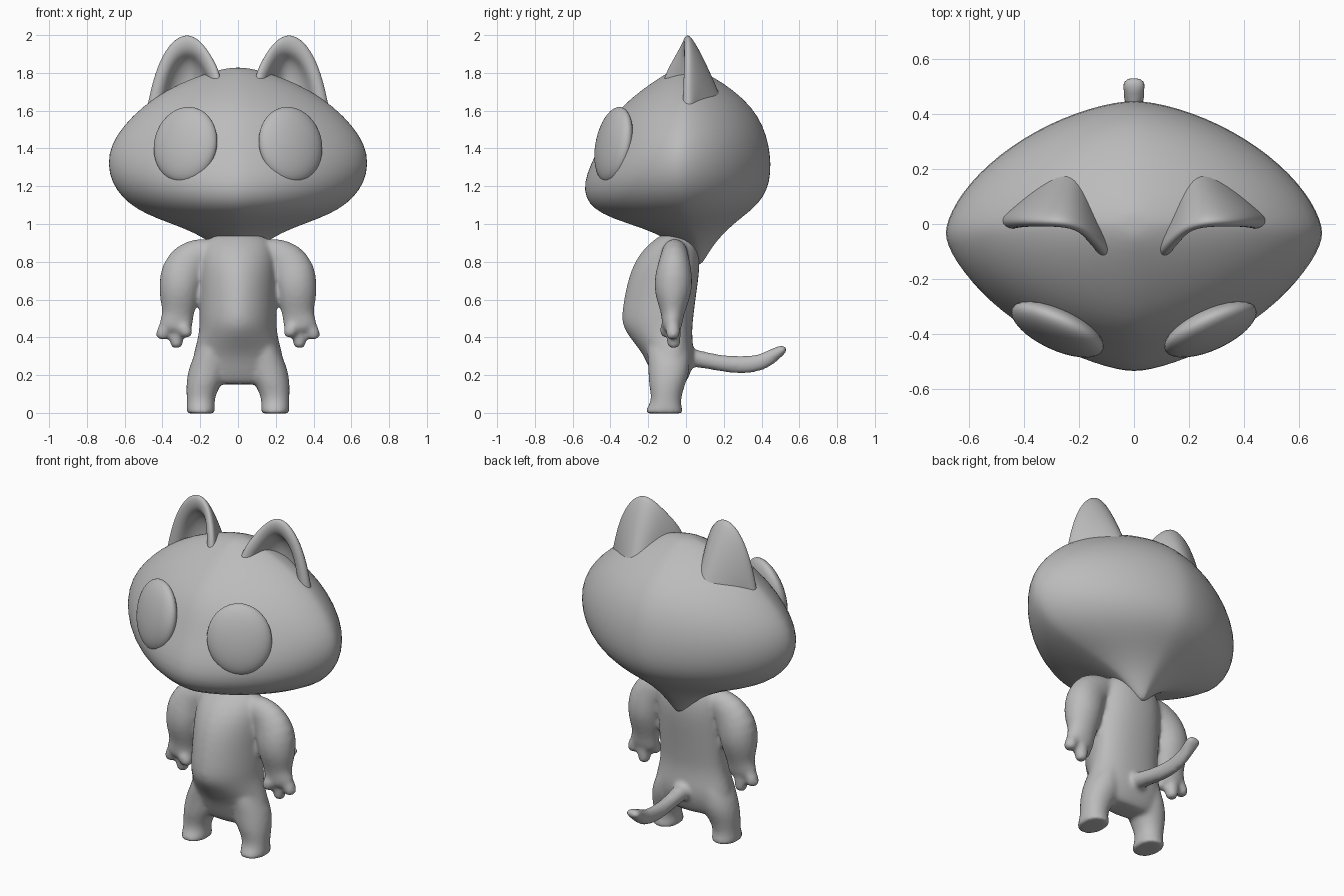
import bpy, bmesh, math
from mathutils import Vector, Matrix

grey = bpy.data.materials.new("plain_grey")
grey.diffuse_color = (0.5, 0.5, 0.5, 1)


def finish(name, bm, subdiv=1):
    bmesh.ops.recalc_face_normals(bm, faces=bm.faces)
    for f in bm.faces:
        f.smooth = True
    me = bpy.data.meshes.new(name)
    bm.to_mesh(me)
    bm.free()
    me.materials.append(grey)
    ob = bpy.data.objects.new(name, me)
    bpy.context.collection.objects.link(ob)
    if subdiv:
        m = ob.modifiers.new("subdivision", 'SUBSURF')
        m.levels = m.render_levels = subdiv
    return ob


def bridge(bm, rings):
    """Skin closed rings of points and cap both ends."""
    vs = [[bm.verts.new(p) for p in r] for r in rings]
    n = len(vs[0])
    for a, b in zip(vs, vs[1:]):
        for i in range(n):
            j = (i + 1) % n
            bm.faces.new((a[i], a[j], b[j], b[i]))
    bm.faces.new(vs[0])
    bm.faces.new(vs[-1])


def spow(v, e):
    return math.copysign(abs(v) ** e, v)


def stack(bm, sections, p_front=2, p_back=2, n=32):
    """Horizontal sections: z, centre x, half width, front y, widest y, back y."""
    rings = []
    for z, cx, rx, yf, ym, yb in sections:
        ring = []
        for i in range(n):
            t = 2 * math.pi * i / n
            s, c = math.sin(t), math.cos(t)
            e = 2 / (p_back if s > 0 else p_front)
            ry = yb - ym if s > 0 else ym - yf
            ring.append((cx + rx * spow(c, e), ym + ry * spow(s, e), z))
        rings.append(ring)
    bridge(bm, rings)


def tube(bm, path, side, n=16):
    """Elliptical tube: (x, y, z, radius along side, other radius)."""
    pts = [Vector(p[:3]) for p in path]
    rings = []
    for k, p in enumerate(path):
        d = (pts[min(k + 1, len(pts) - 1)] - pts[max(k - 1, 0)]).normalized()
        u = (side - d * side.dot(d)).normalized()
        w = d.cross(u)
        rings.append([pts[k] + u * p[3] * math.cos(2 * math.pi * i / n)
                      + w * p[4] * math.sin(2 * math.pi * i / n) for i in range(n)])
    bridge(bm, rings)


X, Y = Vector((1, 0, 0)), Vector((0, 1, 0))

# Head: wide, lens-shaped, tapering to a point at the nape
bm = bmesh.new()
stack(bm, [
    (1.828, 0, .03, -.03, 0, .03), (1.815, 0, .11, -.07, 0, .07),
    (1.775, 0, .235, -.14, 0, .15), (1.71, 0, .38, -.235, -.005, .25),
    (1.62, 0, .51, -.345, -.01, .35), (1.52, 0, .61, -.415, -.02, .41),
    (1.42, 0, .675, -.455, -.03, .44), (1.32, 0, .694, -.505, -.035, .452),
    (1.22, 0, .672, -.542, -.035, .445), (1.14, 0, .615, -.535, -.03, .41),
    (1.08, 0, .54, -.49, -.02, .355), (1.03, 0, .435, -.395, 0, .29),
    (.98, 0, .29, -.235, .02, .23), (.92, 0, .165, -.09, .05, .17),
    (.85, 0, .08, -.01, .06, .12), (.785, 0, .015, .06, .07, .083)],
    1.57, 1.62, 40)
finish("head", bm)

# Eyes: flattened discs set into the face
for s, name in ((-1, "eye_left"), (1, "eye_right")):
    bm = bmesh.new()
    bmesh.ops.create_uvsphere(bm, u_segments=32, v_segments=20, radius=1)
    bm.transform(Matrix.Translation((s * .278, -.383, 1.42))
                 @ Matrix.Rotation(s * math.radians(25), 4, 'Z')
                 @ Matrix.Rotation(math.radians(-11), 4, 'X')
                 @ Matrix.Rotation(s * math.radians(-3), 4, 'Y')
                 @ Matrix.Diagonal((.182, .066, .203, 1)))
    finish(name, bm, 0)

# Ears: curved shells, hollow at the front; rim points paired with base points
rim = [(.485, .0, 1.60), (.46, .005, 1.74), (.42, .01, 1.87), (.355, .01, 1.98),
       (.27, .01, 2.025), (.195, -.005, 1.98), (.14, -.045, 1.90),
       (.10, -.09, 1.82), (.085, -.115, 1.74)]
base = [(.48, .02, 1.59), (.43, .07, 1.62), (.37, .12, 1.65), (.30, .165, 1.67),
        (.24, .185, 1.69), (.19, .15, 1.71), (.15, .07, 1.72),
        (.11, -.02, 1.73), (.085, -.09, 1.73)]
for s, name in ((-1, "ear_left"), (1, "ear_right")):
    bm = bmesh.new()
    cols = []
    for j, (r, b) in enumerate(zip(rim, base)):
        r, b = Vector(r), Vector(b)
        mid = Vector((.25, .02, 1.70))
        col = [b, r.lerp(b, .5) + Vector((0, .015, 0)), r.lerp(b, .13) + Vector((0, .015, 0)), r]
        for k, dy in ((.1, -.022), (.25, -.022), (.37, -.002), (.46, .04), (.7, .07), (.95, .07)):
            p = r.lerp(mid, k) + Vector((0, dy, 0))
            if j > 5 and k < .4:
                p.y -= .06 * k
            col.append(p)
        cols.append([bm.verts.new((s * p.x, p.y, p.z)) for p in col])
    for a, b in zip(cols, cols[1:]):
        for i in range(len(a) - 1):
            bm.faces.new((a[i], a[i + 1], b[i + 1], b[i]))
    finish(name, bm, 2)

# Body: torso, legs, arms, hands and tail fused into one skin
bm = bmesh.new()
stack(bm, [
    (.95, 0, .09, -.12, -.06, .03), (.93, 0, .15, -.15, -.06, .05),
    (.88, 0, .19, -.215, -.06, .065), (.8, 0, .205, -.275, -.06, .075),
    (.7, 0, .205, -.31, -.06, .065), (.6, 0, .205, -.33, -.06, .05),
    (.5, 0, .205, -.345, -.07, .038), (.44, 0, .205, -.33, -.07, .032),
    (.37, 0, .22, -.275, -.08, .035), (.3, 0, .24, -.22, -.08, .045),
    (.22, 0, .25, -.19, -.08, .03), (.16, 0, .22, -.16, -.08, .0),
    (.15, 0, .16, -.14, -.08, -.02)], 1.8, 2.2)
for s in (-1, 1):
    # Leg with foot
    stack(bm, [
        (.42, s * .12, .06, -.20, -.09, .0), (.33, s * .135, .085, -.21, -.09, .02),
        (.25, s * .153, .105, -.2, -.09, .022), (.19, s * .168, .103, -.2, -.09, .012),
        (.14, s * .185, .09, -.195, -.1, -.008), (.09, s * .196, .077, -.185, -.11, -.022),
        (.05, s * .198, .074, -.19, -.11, -.027),
        (.02, s * .197, .077, -.213, -.11, -.018), (.0, s * .197, .076, -.216, -.11, -.015),
        (-.004, s * .197, .074, -.214, -.11, -.017)], 2.1, 2.1, 24)
    # Arm
    tube(bm, [(s * .10, -.06, .86, .06, .06), (s * .18, -.06, .85, .07, .085),
              (s * .25, -.06, .81, .08, .115), (s * .298, -.065, .74, .10, .122),
              (s * .310, -.068, .66, .105, .112), (s * .313, -.07, .585, .085, .102),
              (s * .318, -.07, .52, .06, .08), (s * .33, -.075, .46, .055, .095),
              (s * .335, -.075, .42, .04, .075)], Y)
    # Fingers
    for x0, x1, y, z in ((.30, .272, -.10, .395), (.33, .325, -.065, .34), (.375, .402, -.07, .385)):
        tube(bm, [(s * x0, y, .48, .037, .037), (s * (x0 + x1) / 2, y, .44, .04, .039),
                  (s * x1, y, z + .03, .04, .039), (s * x1, y, z, .03, .03)], Y, 12)
# Tail
tube(bm, [(0, -.03, .30, .07, .06), (0, .05, .29, .048, .045), (0, .18, .262, .04, .044),
          (0, .30, .25, .036, .05), (0, .40, .265, .034, .046), (0, .46, .302, .036, .04),
          (0, .505, .333, .046, .028), (0, .533, .345, .044, .018)], X)
body = finish("body", bm)
m = body.modifiers.new("fuse", 'REMESH')
m.mode, m.voxel_size, m.use_smooth_shade = 'VOXEL', .012, True
m = body.modifiers.new("soften", 'SMOOTH')
m.factor, m.iterations = .5, 9
